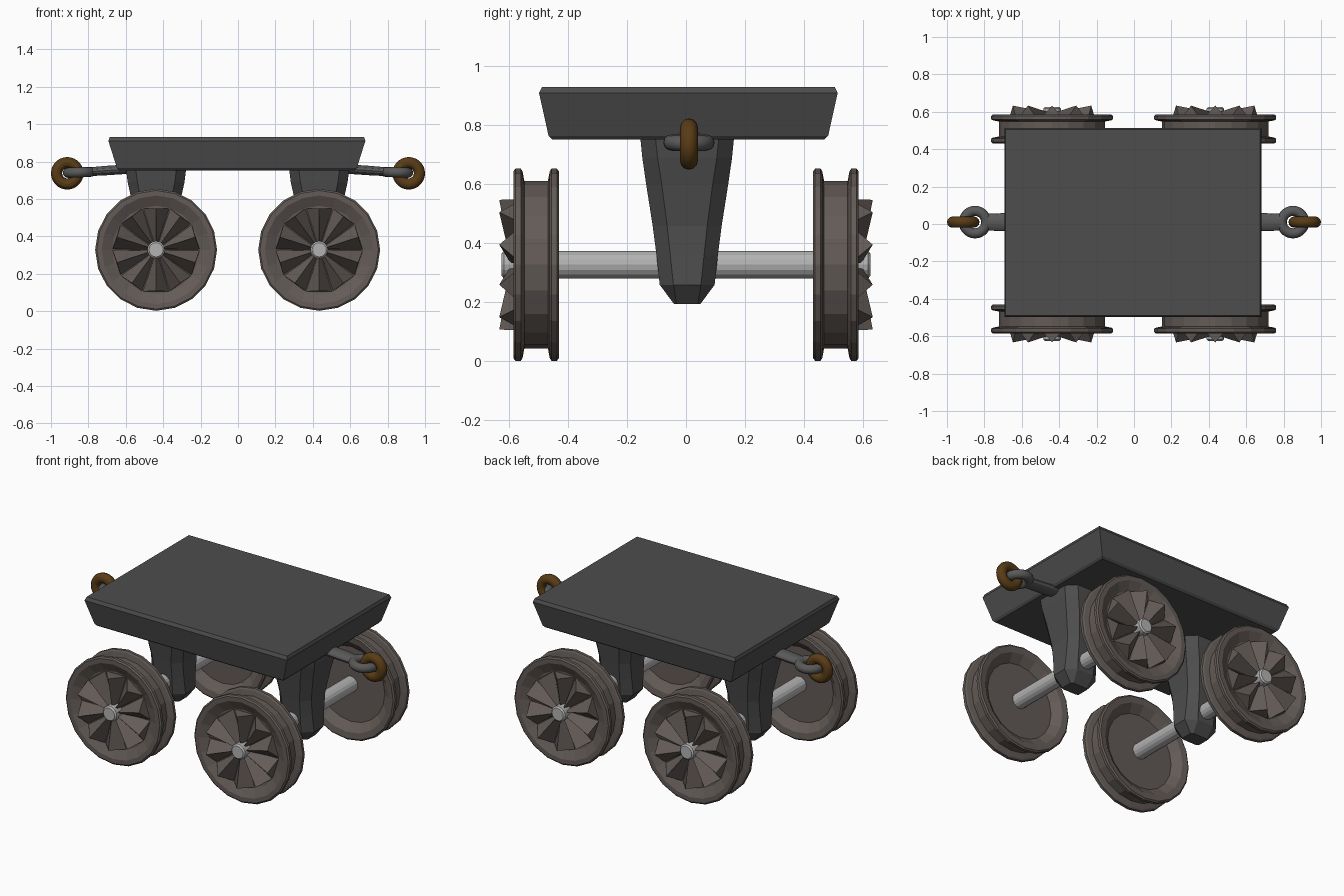
import bpy, bmesh
from math import sin, cos, pi
from mathutils import Vector

if "Cube" in bpy.data.objects:
    bpy.data.objects.remove(bpy.data.objects["Cube"])


def material(name, rgb):
    m = bpy.data.materials.new(name)
    m.diffuse_color = (*rgb, 1)
    m.use_nodes = True
    m.node_tree.nodes["Principled BSDF"].inputs["Base Color"].default_value = m.diffuse_color
    return m


DARK = material("dark_iron", (0.075, 0.075, 0.075))
WHEEL = material("wheel_iron", (0.125, 0.105, 0.095))
STEEL = material("steel", (0.45, 0.45, 0.45))
HOOK = material("hook_iron", (0.10, 0.10, 0.10))
RUST = material("rust", (0.10, 0.045, 0.008))


def finish(name, bm, mat):
    bmesh.ops.recalc_face_normals(bm, faces=bm.faces)
    me = bpy.data.meshes.new(name)
    bm.to_mesh(me)
    bm.free()
    me.materials.append(mat)
    ob = bpy.data.objects.new(name, me)
    bpy.context.collection.objects.link(ob)
    return ob


def loft(bm, rings, caps=True):
    rows = [[bm.verts.new(p) for p in ring] for ring in rings]
    n = len(rows[0])
    for a, b in zip(rows, rows[1:]):
        for i in range(n):
            j = (i + 1) % n
            bm.faces.new((a[i], a[j], b[j], b[i]))
    if caps:
        bm.faces.new(rows[0])
        bm.faces.new(rows[-1])


def chamfered(x0, y0, z, hx, hy, c):
    """Rectangle section with cut corners; c is the fraction kept flat."""
    pts = [(hx, -hy * c), (hx, hy * c), (hx * c, hy), (-hx * c, hy),
           (-hx, hy * c), (-hx, -hy * c), (-hx * c, -hy), (hx * c, -hy)]
    return [(x0 + x, y0 + y, z) for x, y in pts]


# Deck: tapered slab with a small edge bevel
bm = bmesh.new()
loft(bm, [[(-0.006 + sx * hx, 0.008 + sy * hy, z)
           for sx, sy in ((-1, -1), (1, -1), (1, 1), (-1, 1))]
          for z, hx, hy in ((0.753, 0.63, 0.462), (0.765, 0.641, 0.474),
                            (0.91, 0.687, 0.506), (0.93, 0.68, 0.496))])
finish("deck", bm, DARK)

# Wheel profile (radius, distance from centre line), inner face to outer face
PROFILE = [(0.03, 0.475), (0.23, 0.475), (0.28, 0.436), (0.317, 0.431),
           (0.326, 0.438), (0.326, 0.456), (0.316, 0.462), (0.284, 0.468),
           (0.284, 0.548), (0.316, 0.554), (0.326, 0.56), (0.326, 0.578),
           (0.317, 0.585), (0.29, 0.585), (0.235, 0.557), (0.03, 0.557)]
SIDES, SPOKES, AZ = 20, 10, 0.328


def wheel(name, x0, side):
    bm = bmesh.new()

    def pt(r, a, y):
        return (x0 + r * cos(a), side * y, AZ + r * sin(a))
    loft(bm, [[pt(r, 2 * pi * i / SIDES, y) for i in range(SIDES)]
              for r, y in PROFILE])
    # Ridged spokes radiating from the hub
    h = pi / SPOKES
    for k in range(SPOKES):
        a = pi / 2 + 2 * h * k
        loft(bm, [[pt(r, a - h * 0.97, 0.555), pt(r, a + h * 0.97, 0.555), pt(rt, a, t)]
                  for r, rt, t in ((0.02, 0.02, 0.595), (0.233, 0.22, 0.633))])
    finish(name, bm, WHEEL)


# Running gear: axle, hanger bracket and two wheels per end
for end, x0 in (("left", -0.438), ("right", 0.434)):
    wheel(end + "_front_wheel", x0, -1)
    wheel(end + "_back_wheel", x0, 1)

    bm = bmesh.new()
    loft(bm, [[(x0 + r * cos(a), y, AZ + r * sin(a))
               for a in [2 * pi * i / 16 for i in range(16)]]
              for y, r in ((-0.625, 0.038), (-0.617, 0.047),
                           (0.617, 0.047), (0.625, 0.038))])
    finish(end + "_axle", bm, STEEL)

    bm = bmesh.new()
    loft(bm, [chamfered(x0, 0.004, *s) for s in (
        (0.77, 0.162, 0.16, 0.68), (0.69, 0.152, 0.152, 0.66),
        (0.60, 0.132, 0.139, 0.62), (0.46, 0.108, 0.117, 0.58),
        (0.36, 0.108, 0.104, 0.55), (0.26, 0.112, 0.093, 0.5),
        (0.195, 0.06, 0.045, 0.8))])
    finish(end + "_hanger", bm, DARK)


def torus(name, loc, major, minor, rot, mat):
    bpy.ops.mesh.primitive_torus_add(location=loc, rotation=rot, major_radius=major,
                                     minor_radius=minor, major_segments=28, minor_segments=12)
    ob = bpy.context.object
    ob.name = name
    ob.data.materials.append(mat)
    bpy.ops.object.shade_smooth()


# Couplings: shank, flat eye and hanging ring at each end
for end, s in (("left", -1), ("right", 1)):
    bm = bmesh.new()
    loft(bm, [[(s * x, 0.01 + w * cos(a), z + t * sin(a))
               for a in [2 * pi * i / 14 for i in range(14)]]
              for x, z, w, t in ((0.58, 0.76, 0.048, 0.026), (0.70, 0.752, 0.048, 0.026),
                                 (0.80, 0.745, 0.044, 0.024))])
    shank = finish(end + "_coupling_shank", bm, HOOK)
    bpy.context.view_layer.objects.active = shank
    shank.select_set(True)
    bpy.ops.object.shade_smooth_by_angle()
    shank.select_set(False)
    torus(end + "_coupling_eye", (s * 0.85, 0.01, 0.742), 0.06, 0.027, (0, s * 0.04, 0), HOOK)
    torus(end + "_coupling_ring", (s * 0.913, 0.01, 0.737), 0.057, 0.03, (pi / 2, 0, 0), RUST)
